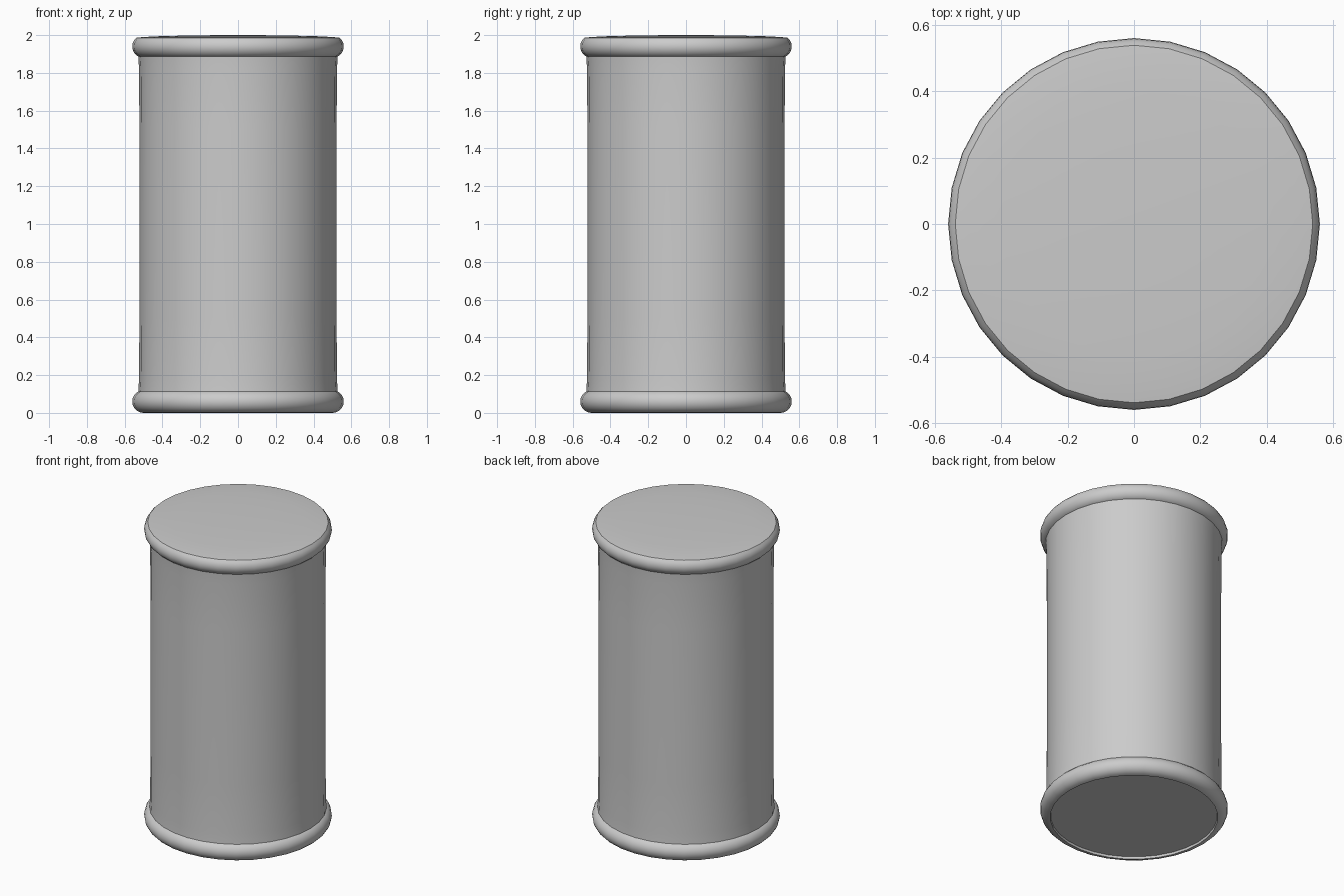
import bpy, bmesh, math

if "Cube" in bpy.data.objects:
    bpy.data.objects.remove(bpy.data.objects["Cube"])

SEG = 32


def lathe(name, profile):
    """Spin an (r, z) profile about z, merging points on the axis."""
    bm = bmesh.new()
    verts = [bm.verts.new((r, 0, z)) for r, z in profile]
    edges = [bm.edges.new(p) for p in zip(verts, verts[1:])]
    bmesh.ops.spin(bm, geom=verts + edges, cent=(0, 0, 0), axis=(0, 0, 1),
                   angle=2 * math.pi, steps=SEG)
    bmesh.ops.remove_doubles(bm, verts=bm.verts, dist=0.0005)
    bmesh.ops.recalc_face_normals(bm, faces=bm.faces)
    mesh = bpy.data.meshes.new(name)
    bm.to_mesh(mesh)
    bm.free()
    ob = bpy.data.objects.new(name, mesh)
    bpy.context.collection.objects.link(ob)
    bpy.context.view_layer.objects.active = ob
    ob.select_set(True)
    bpy.ops.object.shade_smooth_by_angle(angle=math.radians(40))
    ob.select_set(False)
    return ob


def bead(z, start, end, n=10):
    """Half-round rim section around radius 0.50, from start to end degrees."""
    return [(0.50 + 0.06 * math.cos(math.radians(start + (end - start) * i / n)),
             z + 0.06 * math.sin(math.radians(start + (end - start) * i / n)))
            for i in range(n + 1)]


# Straight wall with a slight flare where it meets the rims
lathe("body", [(0.528, 0.112), (0.524, 0.18), (0.522, 0.5),
               (0.522, 1.5), (0.524, 1.82), (0.528, 1.888)])

# Rolled bottom rim with the slightly recessed base inside
lathe("bottom_rim", [(0, 0.015), (0.498, 0.015), (0.50, 0.0)]
      + bead(0.06, -90, 90)[1:])

# Rolled top rim closing into a gently domed lid
lathe("top_rim_and_lid", bead(1.94, -90, 50, 8)
      + [(0.50, 1.99), (0.40, 1.995), (0.20, 1.999), (0, 2.0)])
